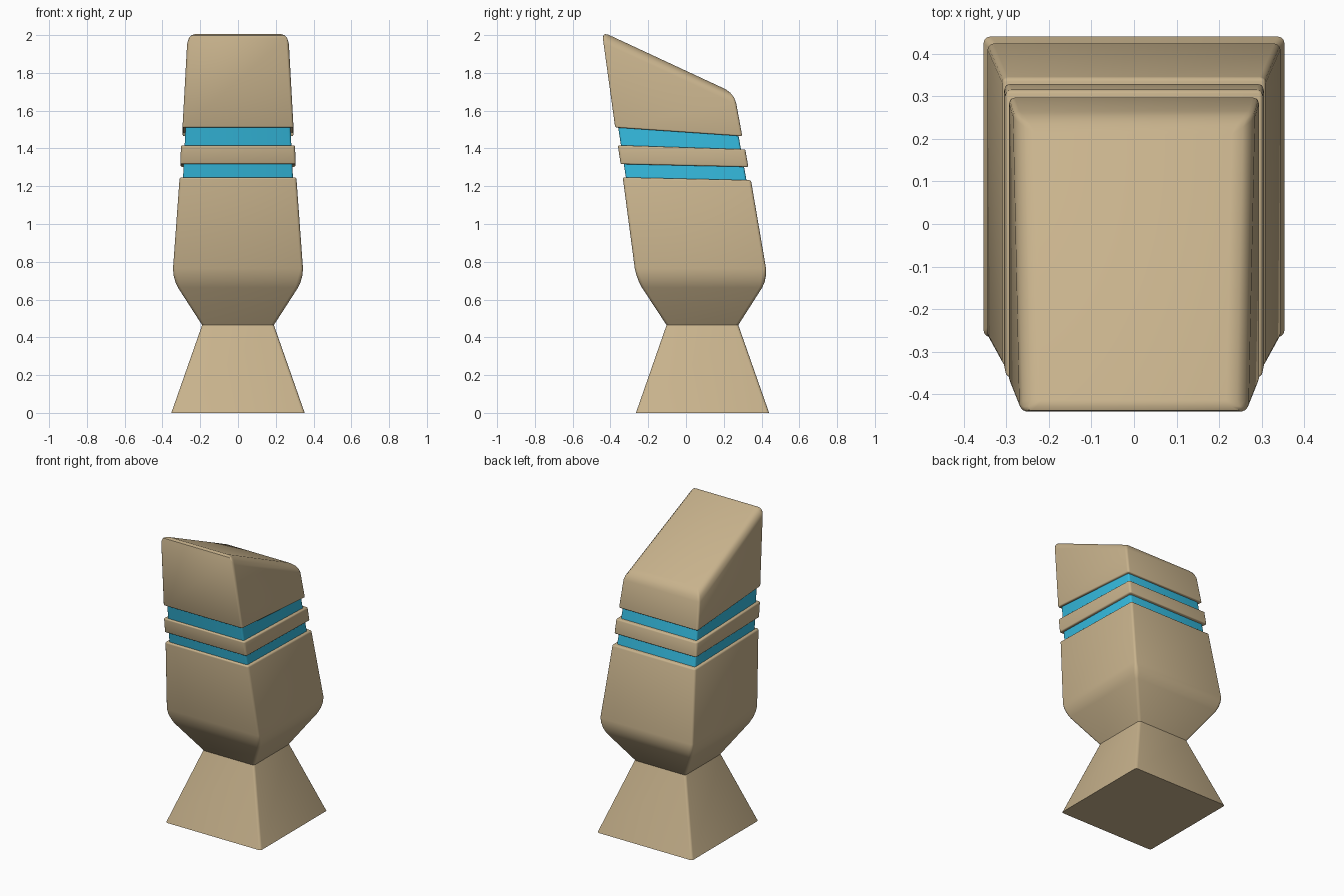
import bpy, bmesh, math

if "Cube" in bpy.data.objects:
    bpy.data.objects.remove(bpy.data.objects["Cube"])


def material(name, rgb):
    m = bpy.data.materials.new(name)
    m.diffuse_color = (*rgb, 1)
    m.use_nodes = True
    m.node_tree.nodes["Principled BSDF"].inputs["Base Color"].default_value = m.diffuse_color
    return m


tan = material("tan_stone", (0.58, 0.45, 0.265))
blue = material("bright_blue", (0.035, 0.49, 0.73))


def block(name, mat, low, high, side=0.0, bottom=0.0, top=0.0, top_front=None, mid=None, mid_bevel=0.0):
    """Loft rings of (front half width, back half width, front y, front z, back y, back z)."""
    rings = [low] + ([mid] if mid else []) + [high]
    bm = bmesh.new()
    loops = [[bm.verts.new(p) for p in ((-wf, yf, zf), (wf, yf, zf), (wb, yb, zb), (-wb, yb, zb))]
             for wf, wb, yf, zf, yb, zb in rings]
    bm.faces.new(loops[0][::-1])
    bm.faces.new(loops[-1])
    for a, b in zip(loops, loops[1:]):
        for i in range(4):
            j = (i + 1) % 4
            bm.faces.new((a[i], a[j], b[j], b[i]))
    # each edge gets its own bevel width
    weight = bm.edges.layers.float.new("bevel_weight_edge")
    full = 0.1
    for a, b in zip(loops, loops[1:]):
        for v, w in zip(a, b):
            bm.edges.get((v, w))[weight] = side / full
    for k, loop in enumerate(loops):
        width = bottom if k == 0 else top if k == len(loops) - 1 else mid_bevel
        for i in range(4):
            w = top_front if (i == 0 and top_front and loop is loops[-1]) else width
            bm.edges.get((loop[i], loop[(i + 1) % 4]))[weight] = w / full
    mesh = bpy.data.meshes.new(name)
    bm.to_mesh(mesh)
    bm.free()
    mesh.materials.append(mat)
    ob = bpy.data.objects.new(name, mesh)
    bpy.context.collection.objects.link(ob)
    bpy.ops.object.select_all(action='DESELECT')
    ob.select_set(True)
    bpy.context.view_layer.objects.active = ob
    bev = ob.modifiers.new("rounding", 'BEVEL')
    bev.limit_method = 'WEIGHT'
    bev.width = full
    bev.segments = 3
    bpy.ops.object.modifier_apply(modifier=bev.name)
    bpy.ops.object.shade_smooth_by_angle(angle=math.radians(40))
    return ob


# flared foot
block("foot", tan, (0.353, 0.353, -0.265, 0, 0.44, 0), (0.19, 0.19, -0.103, 0.465, 0.277, 0.465), side=0.014)

# lower body, widening from the neck to the shoulder and leaning forward
block("lower_body", tan,
      (0.19, 0.19, -0.103, 0.465, 0.277, 0.465),
      (0.309, 0.309, -0.335, 1.247, 0.344, 1.232),
      mid=(0.348, 0.348, -0.264, 0.71, 0.433, 0.71),
      side=0.014, top=0.01, mid_bevel=0.055)

# recessed blue core, visible as two bands
block("blue_core", blue,
      (0.292, 0.292, -0.315, 1.225, 0.324, 1.21),
      (0.277, 0.277, -0.362, 1.53, 0.275, 1.485), side=0.012)

# collar between the blue bands
block("collar", tan,
      (0.305, 0.305, -0.346, 1.317, 0.33, 1.302),
      (0.302, 0.302, -0.361, 1.417, 0.314, 1.395), side=0.014, bottom=0.008, top=0.008)

# head with sloping top, high at the front
block("head", tan,
      (0.294, 0.294, -0.375, 1.511, 0.298, 1.465),
      (0.266, 0.281, -0.445, 2.018, 0.256, 1.692),
      side=0.014, bottom=0.008, top=0.05, top_front=0.035)
